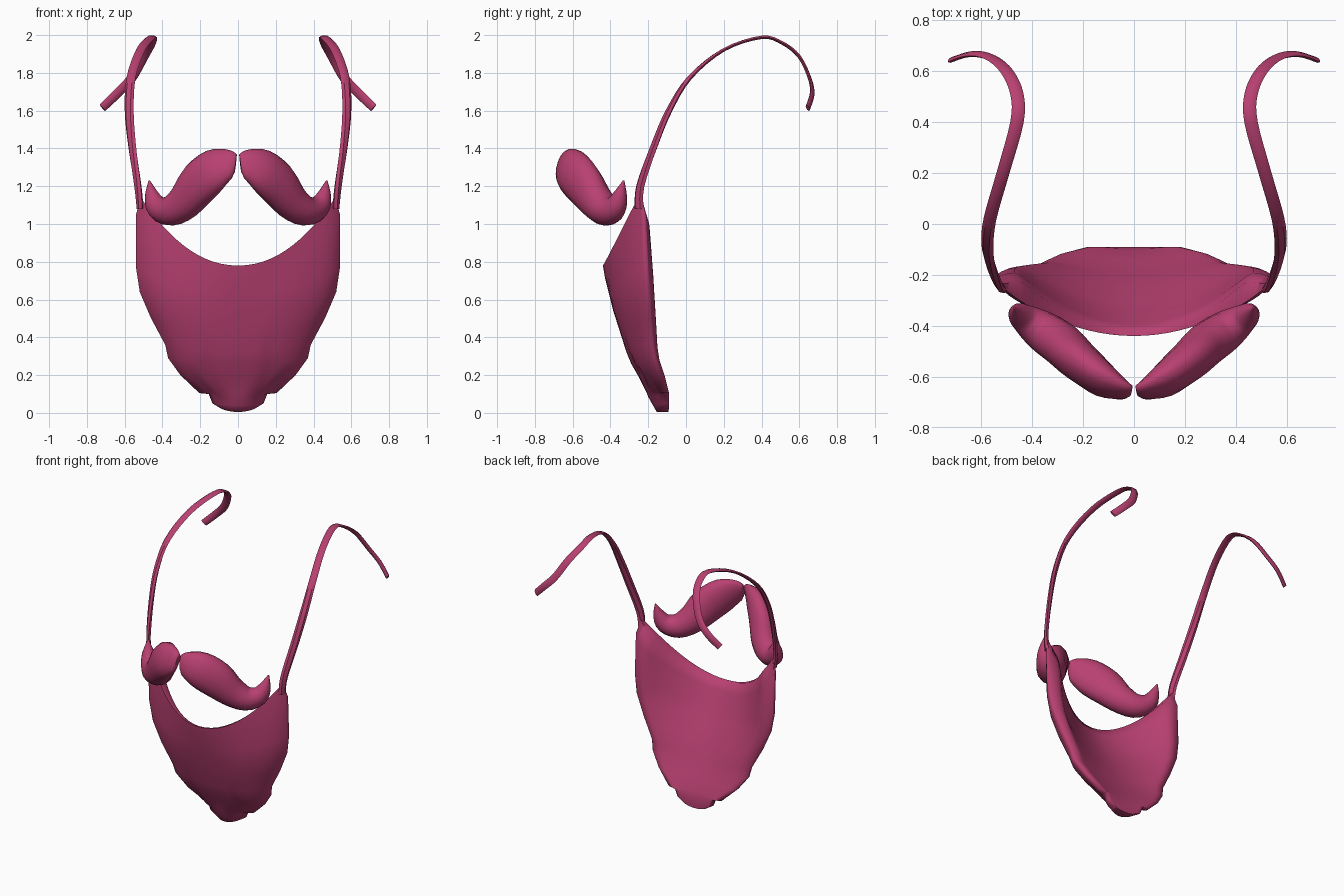
import bpy, bmesh, math
from mathutils import Vector

if "Cube" in bpy.data.objects:
    bpy.data.objects.remove(bpy.data.objects["Cube"])

hair = bpy.data.materials.new("raspberry hair")
hair.diffuse_color = (0.48, 0.052, 0.165, 1)
hair.use_nodes = True
hair.node_tree.nodes["Principled BSDF"].inputs["Base Color"].default_value = hair.diffuse_color


def finish(name, bm, angle):
    bmesh.ops.recalc_face_normals(bm, faces=bm.faces)
    mesh = bpy.data.meshes.new(name)
    bm.to_mesh(mesh)
    bm.free()
    mesh.materials.append(hair)
    ob = bpy.data.objects.new(name, mesh)
    bpy.context.collection.objects.link(ob)
    bpy.ops.object.select_all(action='DESELECT')
    ob.select_set(True)
    bpy.context.view_layer.objects.active = ob
    bpy.ops.object.shade_smooth_by_angle(angle=math.radians(angle))
    return ob


def smooth_path(keys, steps):
    """Catmull-Rom through tuples of any length."""
    out = []
    for i in range(len(keys) - 1):
        p0, p1 = keys[max(i - 1, 0)], keys[i]
        p2, p3 = keys[i + 1], keys[min(i + 2, len(keys) - 1)]
        for s in range(steps):
            t = s / steps
            out.append([0.5 * (2 * b + (c - a) * t + (2 * a - 5 * b + 4 * c - d) * t * t
                               + (3 * b - a - 3 * c + d) * t ** 3)
                        for a, b, c, d in zip(p0, p1, p2, p3)])
    out.append(list(keys[-1]))
    return out


def sweep(name, path, side_dir, sides, sign, angle):
    """Path entries: x, y, z, radius across, radius along side_dir."""
    bm = bmesh.new()
    rings = []
    n = len(path)
    for i, (x, y, z, a, b) in enumerate(path):
        tangent = (Vector(path[min(i + 1, n - 1)][:3]) - Vector(path[max(i - 1, 0)][:3])).normalized()
        side = side_dir(i / (n - 1))
        side = (side - tangent * side.dot(tangent)).normalized()
        up = side.cross(tangent)
        ring = []
        for k in range(sides):
            ang = 2 * math.pi * (k + 0.5) / sides
            p = Vector((x, y, z)) + up * a * math.cos(ang) + side * b * math.sin(ang)
            ring.append(bm.verts.new((p.x * sign, p.y, p.z)))
        rings.append(ring)
    for r, s in zip(rings, rings[1:]):
        for k in range(sides):
            j = (k + 1) % sides
            bm.faces.new((r[k], r[j], s[j], s[k]))
    bm.faces.new(rings[0])
    bm.faces.new(rings[-1])
    return finish(name, bm, angle)


# Beard: curved shell; half width, centre z, edge z, front y centre/edge, back y centre/edge, fullness
rows = [
    (.085, .005, .02, -.155, -.125, -.092, -.092, 2),
    (.135, .04, .05, -.175, -.125, -.090, -.090, 2),
    (.155, .085, .10, -.200, -.125, -.097, -.090, 2),
    (.205, .115, .105, -.212, -.130, -.105, -.090, 2.4),
    (.305, .19, .20, -.250, -.165, -.140, -.112, 2.8),
    (.370, .26, .29, -.290, -.195, -.175, -.140, 3),
    (.385, .32, .36, -.315, -.210, -.200, -.150, 3),
    (.460, .43, .50, -.350, -.230, -.250, -.157, 2.9),
    (.520, .54, .64, -.385, -.240, -.310, -.165, 2.7),
    (.540, .62, .77, -.405, -.250, -.350, -.172, 2.4),
    (.540, .72, 1.05, -.430, -.255, -.395, -.190, 2),
    (.515, .78, 1.14, -.440, -.258, -.428, -.228, 2),
]
COLS = 36
bm = bmesh.new()
loops = []
for w, zc, ze, fc, fe, bc, be, full in rows:
    front, back = [], []
    for c in range(COLS + 1):
        u = math.sin(math.pi / 2 * (2 * c / COLS - 1))
        x, z, v = w * u, zc + (ze - zc) * abs(u) ** 2.1, min(1, abs(u) / .85)
        yf, yb = fc + (fe - fc) * abs(u) ** full, bc + (be - bc) * v ** 1.9
        # shallow groove on each side of the middle lock
        if w > .2:
            yf += .03 * math.exp(-((abs(x) - .16) / .03) ** 2) * max(0, 1 - z / .4)
        yf = min(yf, yb - .01)
        # sides round off
        mid, k = yf * .5 + yb * .5, abs(u) ** 24
        front.append(bm.verts.new((x, yf + (mid - .01 - yf) * k, z)))
        back.append(bm.verts.new((x, yb + (mid + .01 - yb) * k, z)))
    loops.append(front + back[::-1])
count = len(loops[0])
for r, s in zip(loops, loops[1:]):
    for k in range(count):
        j = (k + 1) % count
        bm.faces.new((r[k], r[j], s[j], s[k]))
for loop in (loops[0], loops[-1]):
    for k in range(COLS):
        bm.faces.new((loop[k], loop[k + 1], loop[count - 2 - k], loop[count - 1 - k]))
finish("beard", bm, 70)

# Moustache halves: fat at the middle, curling up to a tip
moustache = smooth_path([
    (.012, -.655, 1.320, .050, .018),
    (.045, -.648, 1.318, .082, .035),
    (.125, -.608, 1.285, .118, .066),
    (.210, -.543, 1.212, .122, .080),
    (.282, -.475, 1.118, .098, .086),
    (.360, -.420, 1.070, .080, .080),
    (.425, -.375, 1.090, .064, .060),
    (.455, -.350, 1.150, .040, .040),
    (.470, -.330, 1.230, .004, .004),
], 3)

# Ear hooks: thin ribbons rising, bending back and flaring outward
hook = smooth_path([
    (.518, -.248, 1.08, .016, .026),
    (.530, -.242, 1.20, .016, .026),
    (.560, -.170, 1.41, .015, .026),
    (.576, -.090, 1.60, .014, .026),
    (.566, .020, 1.775, .012, .025),
    (.515, .200, 1.922, .010, .025),
    (.460, .400, 1.988, .010, .026),
    (.460, .510, 1.958, .010, .026),
    (.500, .600, 1.885, .010, .026),
    (.565, .655, 1.77, .010, .026),
    (.640, .668, 1.69, .010, .025),
    (.718, .645, 1.615, .010, .024),
], 4)


def hook_side(t):
    base, top, end = Vector((.4, .9, 0)), Vector((1, 0, 0)), Vector((.65, -.35, .65))
    return base.lerp(top, min(t / .48, 1)) if t < .6 else top.lerp(end, (t - .6) / .4)


def moustache_side(t):
    return Vector((.57, -.82, .3 * max(0, 1 - t * 1.4)))


for label, sign in (("left", -1), ("right", 1)):
    sweep("moustache_" + label, moustache, moustache_side, 14, sign, 60)
    sweep("ear_hook_" + label, hook, hook_side, 6, sign, 40)
